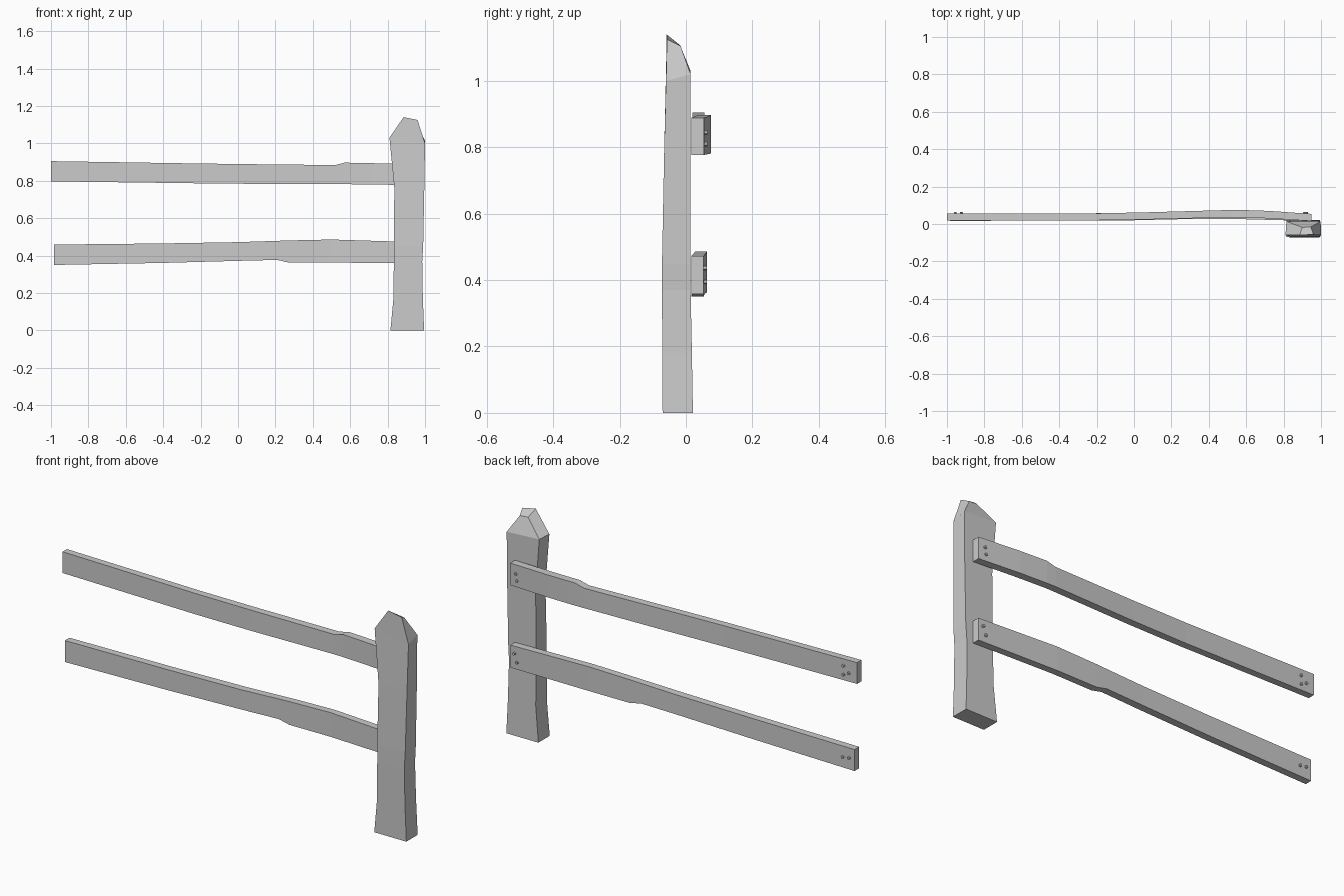
import bpy, bmesh, math
from mathutils import Matrix, Vector


def finish(bm, name):
    bmesh.ops.recalc_face_normals(bm, faces=bm.faces)
    mesh = bpy.data.meshes.new(name)
    bm.to_mesh(mesh)
    bm.free()
    ob = bpy.data.objects.new(name, mesh)
    bpy.context.collection.objects.link(ob)
    return ob


def loft(rings, name):
    """Skin a list of four-point rings and cap both ends."""
    bm = bmesh.new()
    rows = [[bm.verts.new(p) for p in ring] for ring in rings]
    for a, b in zip(rows, rows[1:]):
        for i in range(4):
            j = (i + 1) % 4
            bm.faces.new((a[i], a[j], b[j], b[i]))
    bm.faces.new(rows[0])
    bm.faces.new(rows[-1])
    return finish(bm, name)


def plank(sections, name):
    """Rail along x: each section is x, low z, high z, front y, back y."""
    return loft([[(x, f, lo), (x, b, lo), (x, b, hi), (x, f, hi)]
                 for x, lo, hi, f, b in sections], name)


def nails(points, name):
    """Small hexagonal nail heads on the back of a rail: x, y, z."""
    bm = bmesh.new()
    for p in points:
        bmesh.ops.create_cone(
            bm, cap_ends=True, segments=6, radius1=0.008, radius2=0.007, depth=0.018,
            matrix=Matrix.Translation(Vector(p)) @ Matrix.Rotation(-math.pi / 2, 4, 'X'))
    return finish(bm, name)


# Rough hewn post: z, left x, right x, front y, back y
levels = [(0.0, 0.815, 0.995, -0.07, 0.021),
          (0.18, 0.832, 0.988, -0.071, 0.018),
          (0.37, 0.833, 0.985, -0.072, 0.014),
          (0.45, 0.833, 0.99, -0.072, 0.013),
          (0.76, 0.836, 0.996, -0.066, 0.013)]
rings = [[(l, f, z), (r, f, z), (r, b, z), (l, b, z)] for z, l, r, f, b in levels]
# Shoulders, then the chopped tip sloping to the back
rings.append([(0.81, -0.06, 1.03), (1.0, -0.06, 1.0),
              (0.998, 0.014, 1.02), (0.815, 0.014, 1.03)])
rings.append([(0.885, -0.058, 1.14), (0.96, -0.057, 1.125),
              (0.945, -0.016, 1.105), (0.9, -0.018, 1.108)])
loft(rings, "fence_post")

# Upper rail, bowed backwards near the post, with a notch on its top edge
plank([(-1.0, 0.797, 0.905, 0.02, 0.055),
       (-0.25, 0.787, 0.893, 0.019, 0.056),
       (0.05, 0.784, 0.889, 0.024, 0.062),
       (0.52, 0.783, 0.884, 0.036, 0.075),
       (0.57, 0.782, 0.897, 0.036, 0.075),
       (0.72, 0.78, 0.894, 0.03, 0.07),
       (0.95, 0.777, 0.889, 0.016, 0.054)], "upper_rail")

# Lower rail, with a step on its bottom edge
plank([(-0.985, 0.35, 0.459, 0.017, 0.054),
       (-0.4, 0.361, 0.465, 0.018, 0.056),
       (0.0, 0.372, 0.472, 0.02, 0.059),
       (0.21, 0.377, 0.479, 0.025, 0.062),
       (0.27, 0.363, 0.481, 0.026, 0.063),
       (0.5, 0.363, 0.486, 0.028, 0.064),
       (0.95, 0.358, 0.472, 0.016, 0.053)], "lower_rail")

# Nail heads
nails([(0.915, 0.056, 0.845), (0.91, 0.056, 0.81),
       (-0.925, 0.055, 0.87), (-0.925, 0.055, 0.825), (-0.955, 0.055, 0.84)],
      "upper_rail_nails")
nails([(0.925, 0.055, 0.437), (0.91, 0.055, 0.395),
       (-0.92, 0.054, 0.405), (-0.955, 0.054, 0.41)],
      "lower_rail_nails")
